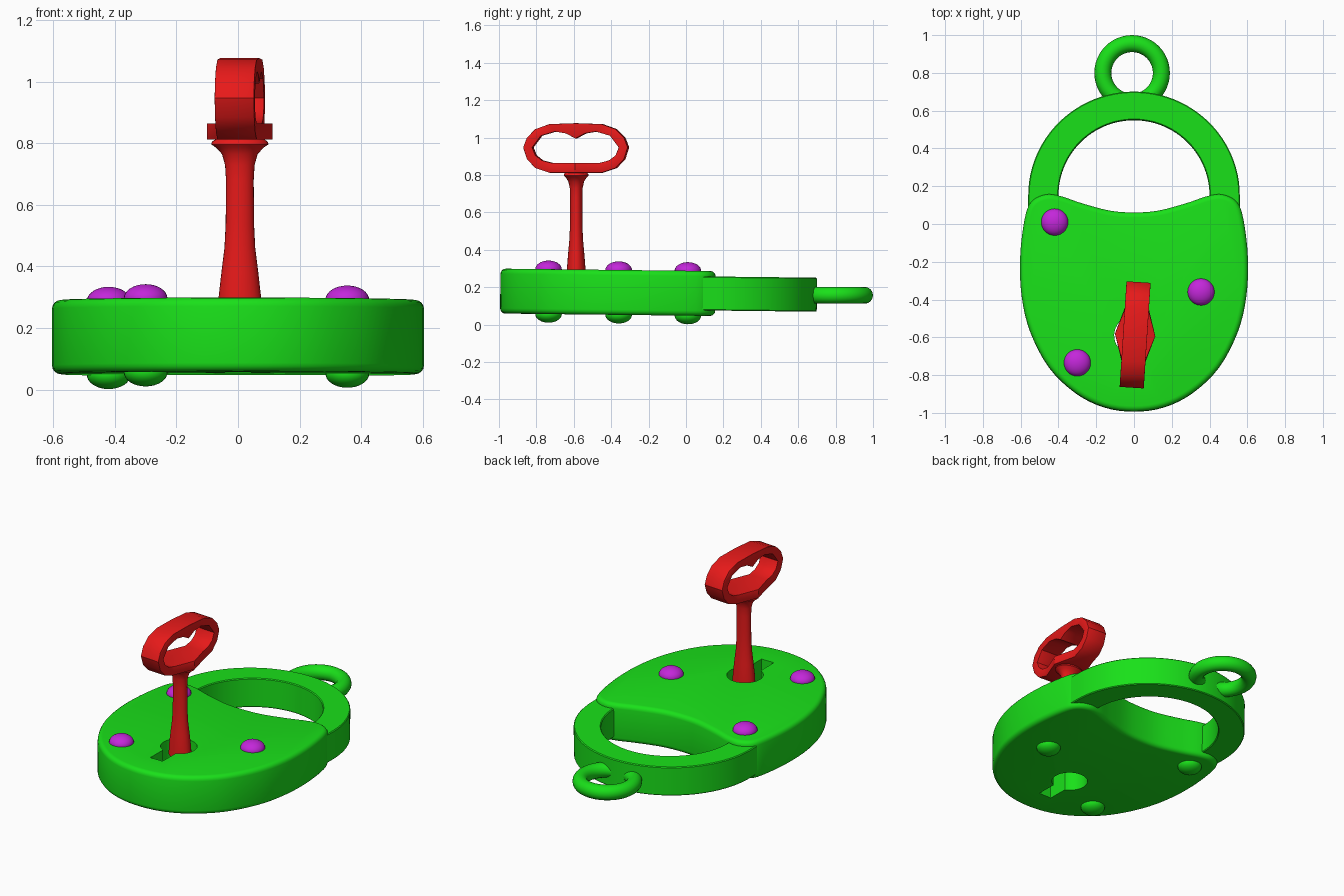
import bpy, bmesh, math
from mathutils import Vector

if "Cube" in bpy.data.objects:
    bpy.data.objects.remove(bpy.data.objects["Cube"])

TILT = -0.0115          # the lock leans very slightly along y
MID = 0.168             # height of the lock's middle plane


def material(name, rgb):
    m = bpy.data.materials.new(name)
    m.diffuse_color = (*rgb, 1)
    m.use_nodes = True
    m.node_tree.nodes["Principled BSDF"].inputs["Base Color"].default_value = m.diffuse_color
    return m


GREEN = material("green", (0.01, 0.75, 0.01))
RED = material("red", (0.80, 0.01, 0.01))
PURPLE = material("purple", (0.55, 0.02, 0.70))


def make(name, bm, mat, loc=(0, 0, 0), rot=(0, 0, 0)):
    bmesh.ops.recalc_face_normals(bm, faces=bm.faces[:])
    me = bpy.data.meshes.new(name)
    bm.to_mesh(me)
    bm.free()
    ob = bpy.data.objects.new(name, me)
    bpy.context.collection.objects.link(ob)
    me.materials.append(mat)
    ob.location, ob.rotation_euler = loc, rot
    return ob


def activate(ob):
    bpy.ops.object.select_all(action='DESELECT')
    ob.select_set(True)
    bpy.context.view_layer.objects.active = ob


def smooth(ob, deg=35):
    activate(ob)
    bpy.ops.object.shade_smooth_by_angle(angle=math.radians(deg))


def bevel(ob, width, segments, deg=50):
    activate(ob)
    m = ob.modifiers.new("bevel", 'BEVEL')
    m.width, m.segments = width, segments
    m.limit_method, m.angle_limit = 'ANGLE', math.radians(deg)
    bpy.ops.object.modifier_apply(modifier=m.name)


def prism(outline, half):
    bm = bmesh.new()
    lo = [bm.verts.new((x, y, -half)) for x, y in outline]
    hi = [bm.verts.new((x, y, half)) for x, y in outline]
    bm.faces.new(lo[::-1])
    bm.faces.new(hi)
    n = len(lo)
    for i in range(n):
        j = (i + 1) % n
        bm.faces.new((lo[i], lo[j], hi[j], hi[i]))
    return bm


def closed_spline(pts, steps):
    out, n = [], len(pts)
    p = [Vector(q) for q in pts]
    for i in range(n):
        a, b, c, d = (p[(i + k - 1) % n] for k in range(4))
        for s in range(steps):
            t = s / steps
            out.append(0.5 * (2 * b + (c - a) * t + (2 * a - 5 * b + 4 * c - d) * t * t
                              + (3 * b - a - 3 * c + d) * t ** 3))
    return out


# Lock body: mirrored shield outline, rounded edges
half = [(0.0, 0.06), (0.13, 0.07), (0.28, 0.11), (0.39, 0.147), (0.47, 0.155),
        (0.545, 0.115), (0.58, 0.02), (0.603, -0.18), (0.595, -0.38), (0.55, -0.57),
        (0.45, -0.76), (0.31, -0.895), (0.16, -0.97), (0.0, -0.993)]
outline = closed_spline(half + [(-x, y) for x, y in half[-2:0:-1]], 4)
body = make("lock_body", prism(outline, 0.12), GREEN, (0, 0, MID), (TILT, 0, 0))
bevel(body, 0.028, 4)

# Keyhole: round hole with a slot towards the front
R, W = 0.105, 0.043
a0 = math.asin(W / R)
hole = [(R * math.cos(t), -0.59 + R * math.sin(t)) for t in
        (-math.pi / 2 + a0 + (2 * math.pi - 2 * a0) * i / 32 for i in range(33))]
hole += [(-W, -0.815), (W, -0.815)]
cutter = make("keyhole_cutter", prism(hole, 0.4), GREEN, (0, 0, MID))
cutter.hide_render = True
activate(body)
cut = body.modifiers.new("keyhole", 'BOOLEAN')
cut.operation, cut.object, cut.solver = 'DIFFERENCE', cutter, 'EXACT'
bpy.ops.object.modifier_apply(modifier=cut.name)
bpy.data.objects.remove(cutter)
smooth(body)

# Shackle: flat arch whose legs run into the body
N = 48
arc = [(math.cos(math.pi * i / N), math.sin(math.pi * i / N)) for i in range(N + 1)]
arch = [(0.56, 0.0)] + [(0.56 * c, 0.15 + 0.55 * s) for c, s in arc] + [(-0.56, 0.0), (-0.4, 0.0)]
arch += [(0.4 * c, 0.15 + 0.4 * s) for c, s in arc[::-1]] + [(0.4, 0.0)]
shackle = make("shackle", prism(arch, 0.091), GREEN, (0, 0, MID), (TILT, 0, 0))
bevel(shackle, 0.005, 1)
smooth(shackle)

# Hanging ring
bpy.ops.mesh.primitive_torus_add(location=(-0.01, 0.8, 0.157), major_radius=0.155, minor_radius=0.045,
                                 major_segments=48, minor_segments=16)
ring = bpy.context.object
ring.name = "hanging_ring"
ring.data.materials.append(GREEN)
smooth(ring, 60)


# Rivets: purple domes on top, green ones below
def rivet(name, x, y, side, mat):
    bm = bmesh.new()
    bmesh.ops.create_uvsphere(bm, u_segments=28, v_segments=16, radius=1)
    bmesh.ops.delete(bm, geom=[v for v in bm.verts if v.co.z < -0.3], context='VERTS')
    for v in bm.verts:
        v.co = (v.co.x * 0.071, v.co.y * 0.071, v.co.z * 0.046 * side)
    smooth(make(name, bm, mat, (x, y, MID + TILT * y + 0.12 * side)), 60)


for i, (x, y) in enumerate([(-0.42, 0.01), (0.355, -0.36), (-0.3, -0.735)]):
    rivet(f"top_rivet_{i + 1}", x, y, 1, PURPLE)
    rivet(f"bottom_rivet_{i + 1}", x, y, -1, GREEN)

# Key shaft: flared oval column with a collar
KEY = (0.006, -0.587, 0)
profile = [(0.24, 0.072), (0.30, 0.069), (0.38, 0.060), (0.46, 0.050), (0.54, 0.046), (0.68, 0.045),
           (0.73, 0.048), (0.765, 0.058), (0.785, 0.076), (0.797, 0.093), (0.806, 0.090), (0.82, 0.068)]
bm = bmesh.new()
rows = [[bm.verts.new((r * math.cos(t), 0.72 * r * math.sin(t), z))
         for t in (2 * math.pi * k / 24 for k in range(24))] for z, r in profile]
for lo, hi in zip(rows, rows[1:]):
    for k in range(24):
        j = (k + 1) % 24
        bm.faces.new((lo[k], lo[j], hi[j], hi[k]))
bm.faces.new(rows[0][::-1])
bm.faces.new(rows[-1])
smooth(make("key_shaft", bm, RED, KEY), 40)

# Key bow: faceted loop with a heart notch, lower bar swelling in the middle
outer = [(0, 1.077), (0.14, 1.072), (0.215, 1.045), (0.26, 1.0), (0.28, 0.947),
         (0.26, 0.885), (0.215, 0.837), (0.14, 0.812), (0, 0.812)]
inner = [(0, 0.995), (0.05, 1.022), (0.11, 1.032), (0.185, 1.01), (0.232, 0.947),
         (0.215, 0.905), (0.18, 0.878), (0.13, 0.865), (0, 0.865)]
bm = bmesh.new()


def loop(pts, side):
    full = pts + [(-y, z) for y, z in pts[-2:0:-1]]
    return [bm.verts.new((side * (0.107 if y == 0 and z < 0.9 else 0.064), y, z)) for y, z in full]


oL, oR, iL, iR = loop(outer, -1), loop(outer, 1), loop(inner, -1), loop(inner, 1)
n = len(oL)
for k in range(n):
    j = (k + 1) % n
    for p, q in ((oL, oR), (oR, iR), (iR, iL), (iL, oL)):
        bm.faces.new((p[k], p[j], q[j], q[k]))
bow = make("key_bow", bm, RED, KEY, (0, 0, -0.065))
bevel(bow, 0.014, 2, 60)
smooth(bow, 30)
